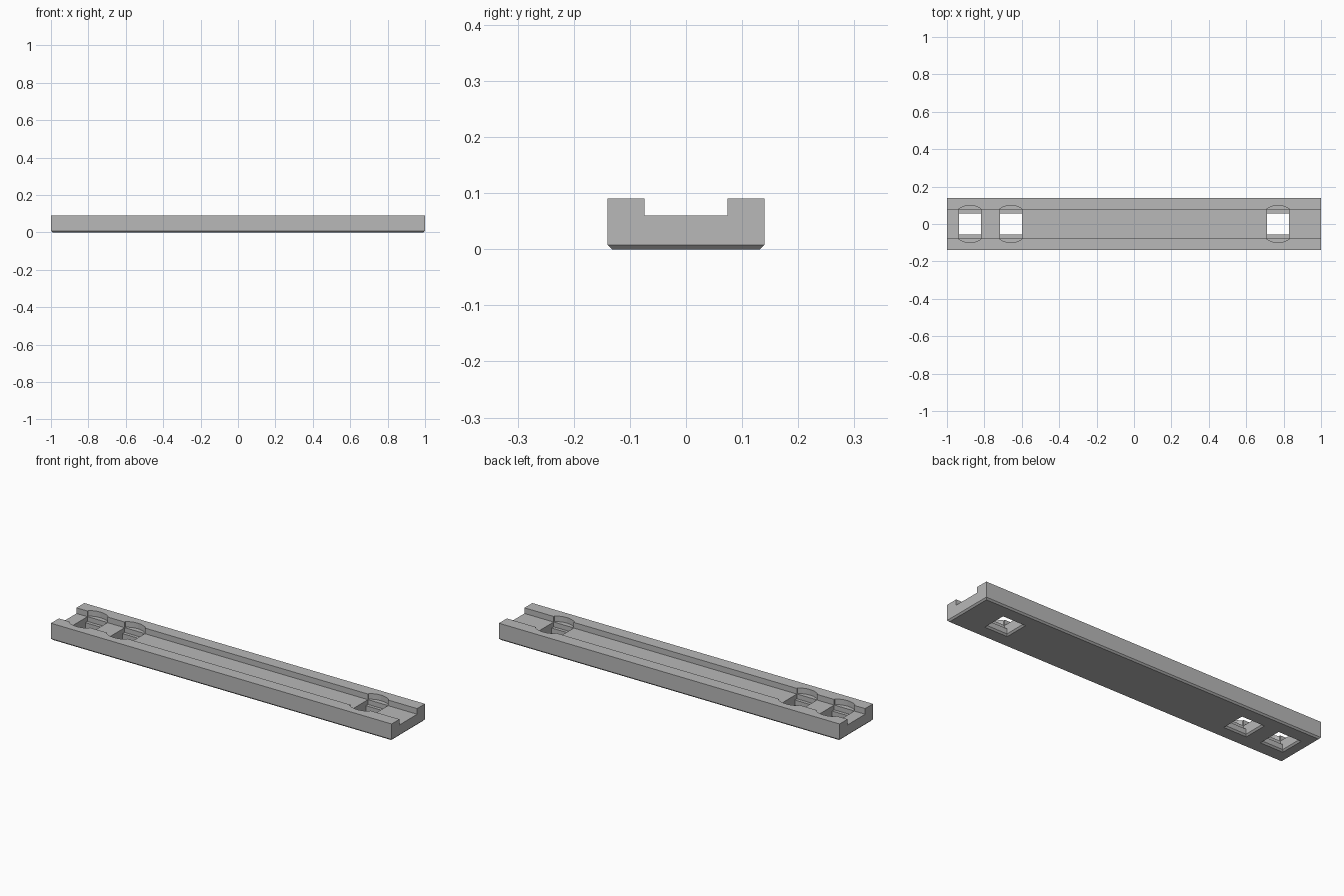
import bpy, bmesh, math

if "Cube" in bpy.data.objects:
    bpy.data.objects.remove(bpy.data.objects["Cube"], do_unlink=True)

HALF_WIDTH, HEIGHT = 0.14, 0.09
CHANNEL_HALF, CHANNEL_FLOOR = 0.074, 0.06
CHAMFER = 0.008
SLOT_X, SLOT_Y = 0.059, 0.057
POCKET_RADIUS = 0.1
SLOT_CENTRES = (-0.877, -0.658, 0.77)

grey = bpy.data.materials.new("plain grey")
grey.use_nodes = True
grey.diffuse_color = (0.48, 0.48, 0.48, 1)
grey.node_tree.nodes["Principled BSDF"].inputs["Base Color"].default_value = (0.48, 0.48, 0.48, 1)


def make_object(name, bm):
    bmesh.ops.recalc_face_normals(bm, faces=bm.faces)
    mesh = bpy.data.meshes.new(name)
    bm.to_mesh(mesh)
    bm.free()
    mesh.materials.append(grey)
    obj = bpy.data.objects.new(name, mesh)
    bpy.context.collection.objects.link(obj)
    return obj


def extrude(points, offset):
    """Solid from a flat outline pushed along an offset."""
    bm = bmesh.new()
    face = bm.faces.new([bm.verts.new(p) for p in points])
    out = bmesh.ops.extrude_face_region(bm, geom=[face], use_keep_orig=True)
    top = [g for g in out["geom"] if isinstance(g, bmesh.types.BMVert)]
    bmesh.ops.translate(bm, verts=top, vec=offset)
    return bm


def cut(target, bm):
    cutter = make_object("cutter", bm)
    cutter.hide_render = True
    mod = target.modifiers.new("cut", "BOOLEAN")
    mod.operation, mod.solver, mod.object = "DIFFERENCE", "EXACT", cutter
    bpy.context.view_layer.objects.active = target
    bpy.ops.object.modifier_apply(modifier=mod.name)
    bpy.data.objects.remove(cutter, do_unlink=True)


def rectangle(cx, hx, hy, z):
    return [(cx + sx * hx, sy * hy, z) for sx, sy in ((-1, -1), (1, -1), (1, 1), (-1, 1))]


# Rail with a channel along the top and a chamfered underside
half = [(HALF_WIDTH, 0), (HALF_WIDTH, HEIGHT), (CHANNEL_HALF, HEIGHT), (CHANNEL_HALF, CHANNEL_FLOOR)]
profile = half + [(-y, z) for y, z in reversed(half)]
bm = extrude([(-1, y, z) for y, z in profile], (2, 0, 0))
bottom = [e for e in bm.edges if all(v.co.z < 0.001 for v in e.verts)]
bmesh.ops.bevel(bm, geom=bottom, offset=CHAMFER, segments=1, affect="EDGES")
rail = make_object("channel_rail", bm)

for cx in SLOT_CENTRES:
    # Rounded recess in both side walls
    reach = math.asin(SLOT_X / POCKET_RADIUS)
    outline = []
    for start in (math.pi / 2, -math.pi / 2):
        for i in range(7):
            a = start + reach * (i / 3 - 1)
            outline.append((cx + POCKET_RADIUS * math.cos(a), POCKET_RADIUS * math.sin(a), CHANNEL_FLOOR + 0.0005))
    cut(rail, extrude(outline, (0, 0, 0.1)))

    # Sunken ledge and through slot
    cut(rail, extrude(rectangle(cx, SLOT_X, CHANNEL_HALF, 0.035), (0, 0, 0.1)))
    cut(rail, extrude(rectangle(cx, SLOT_X, SLOT_Y, -0.05), (0, 0, 0.2)))

    # Flared lower rim of the slot
    flare = extrude(rectangle(cx, SLOT_X, SLOT_Y, CHAMFER), (0, 0, -2 * CHAMFER))
    for v in flare.verts:
        if v.co.z < 0:
            v.co.x += math.copysign(2 * CHAMFER, v.co.x - cx)
            v.co.y += math.copysign(2 * CHAMFER, v.co.y)
    cut(rail, flare)
